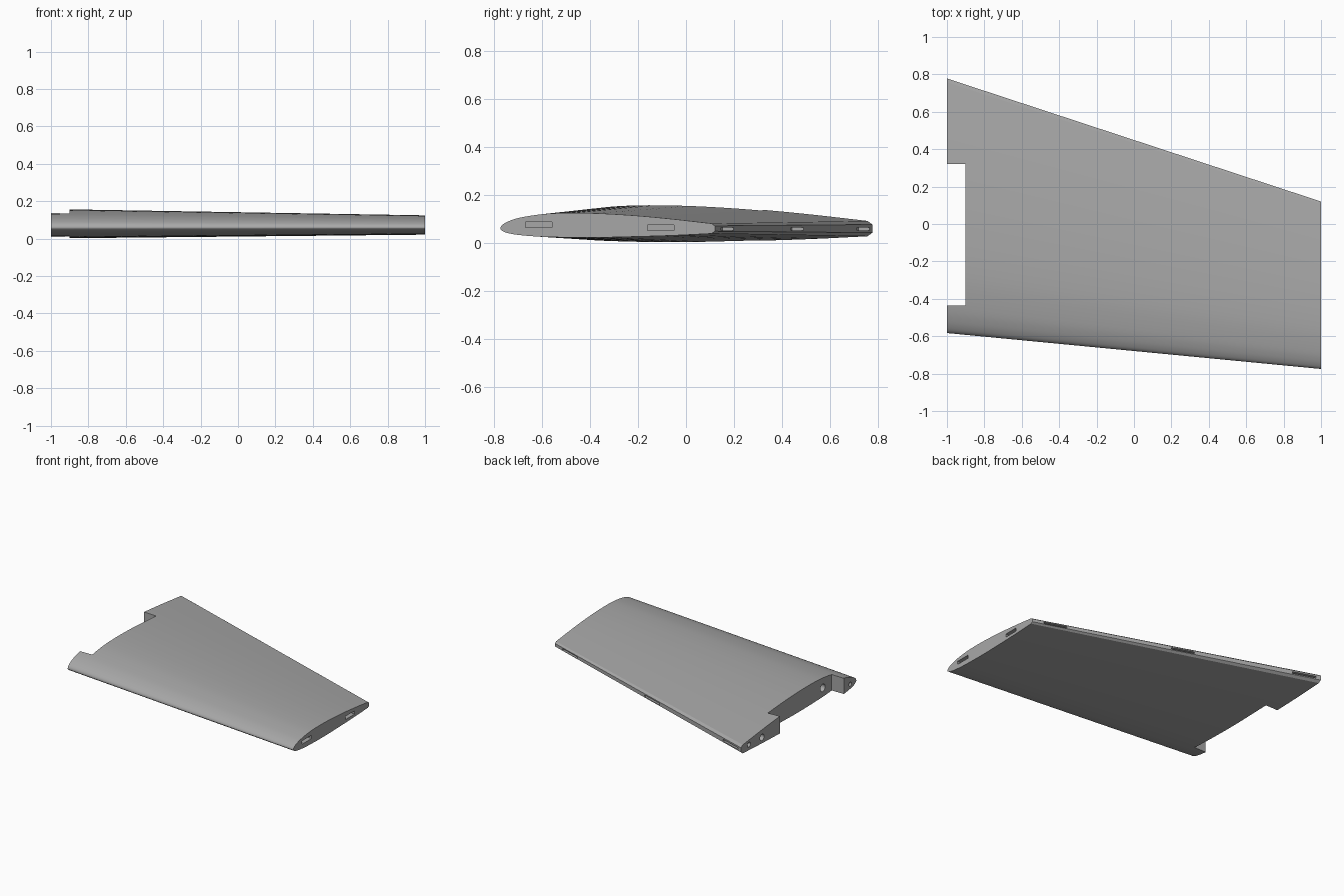
import bpy, bmesh, math
from mathutils import Vector, Matrix

if "Cube" in bpy.data.objects:
    bpy.data.objects.remove(bpy.data.objects["Cube"])

grey = bpy.data.materials.new("plain grey")
grey.diffuse_color = (0.39, 0.39, 0.39, 1)
grey.use_nodes = True
grey.node_tree.nodes["Principled BSDF"].inputs["Base Color"].default_value = grey.diffuse_color

# Aerofoil control points (chord fraction, height / chord): top rear, nose, bottom rear
CTRL = [(.985, .023), (.8, .044), (.64, .059), (.5, .068), (.4, .0715), (.3, .072),
        (.2, .067), (.1, .052), (.05, .038), (.02, .024), (.005, .012), (0, 0),
        (.005, -.008), (.02, -.017), (.05, -.025), (.1, -.032), (.2, -.039),
        (.4, -.043), (.6, -.039), (.8, -.033), (.985, -.024)]
MID_Z = 0.06


def smooth(points, steps=4):
    """Catmull-Rom curve through the points."""
    p = [Vector(q) for q in points]
    p = [2 * p[0] - p[1]] + p + [2 * p[-1] - p[-2]]
    out = []
    for a, b, c, d in zip(p, p[1:], p[2:], p[3:]):
        for i in range(steps):
            t = i / steps
            out.append(0.5 * (2 * b + (c - a) * t + (2 * a - 5 * b + 4 * c - d) * t ** 2
                              + (3 * b - a - 3 * c + d) * t ** 3))
    return out + [p[-2]]


def make_object(name, bm):
    bmesh.ops.recalc_face_normals(bm, faces=bm.faces)
    me = bpy.data.meshes.new(name)
    bm.to_mesh(me)
    bm.free()
    me.materials.append(grey)
    ob = bpy.data.objects.new(name, me)
    bpy.context.collection.objects.link(ob)
    return ob


# Tapered, swept wing skin with a chamfered blunt trailing edge
profile = smooth(CTRL) + [Vector((1, -.013)), Vector((1, .012))]
bm = bmesh.new()
rings = []
for x, lead, trail in ((-1, -.583, .778), (1, -.775, .12)):
    chord = trail - lead
    rings.append([bm.verts.new((x, lead + p.x * chord, MID_Z + p.y * chord)) for p in profile])
root, tip = rings
n = len(profile)
for i in range(n):
    j = (i + 1) % n
    bm.faces.new((root[i], root[j], tip[j], tip[i]))
bm.faces.new(root)
bm.faces.new(tip)
wing = make_object("wing_panel", bm)


def cut(bm):
    cutter = make_object("cutter", bm)
    mod = wing.modifiers.new("cut", 'BOOLEAN')
    mod.operation = 'DIFFERENCE'
    mod.solver = 'EXACT'
    mod.object = cutter
    bpy.context.view_layer.objects.active = wing
    bpy.ops.object.modifier_apply(modifier=mod.name)
    bpy.data.objects.remove(cutter)


def cut_box(centre, size, turn=0.0):
    bm = bmesh.new()
    bmesh.ops.create_cube(bm, size=1, matrix=Matrix.Translation(centre)
                          @ Matrix.Rotation(turn, 4, 'Z') @ Matrix.Diagonal((*size, 1)))
    cut(bm)


def cut_hole(x, y, z, radius, depth):
    bm = bmesh.new()
    bmesh.ops.create_cone(bm, cap_ends=True, segments=24, radius1=radius, radius2=radius,
                          depth=2 * depth, matrix=Matrix.Translation((x, y, z))
                          @ Matrix.Rotation(math.pi / 2, 4, 'Y'))
    cut(bm)


# Root notch
cut_box((-1, -.058, .08), (.2, .755, .5))

# Pin and spar holes in the root faces
cut_hole(-1, -.51, .06, .015, .08)
cut_hole(-.9, -.33, .075, .028, .15)
cut_hole(-1, .53, .06, .024, .15)
cut_hole(-1, .685, .065, .018, .08)

# Hinge slots along the trailing edge
slope = (.12 - .778) / 2
for x in (-.885, -.045, .84):
    cut_box((x, .778 + slope * (x + 1), .058), (.17, .1, .013), math.atan(slope))

# Slots in the tip face
for y, z in ((-.615, .075), (-.105, .063)):
    cut_box((1, y, z), (.08, .11, .024))

bpy.ops.object.select_all(action='DESELECT')
wing.select_set(True)
bpy.context.view_layer.objects.active = wing
bpy.ops.object.shade_smooth_by_angle(angle=math.radians(25))
